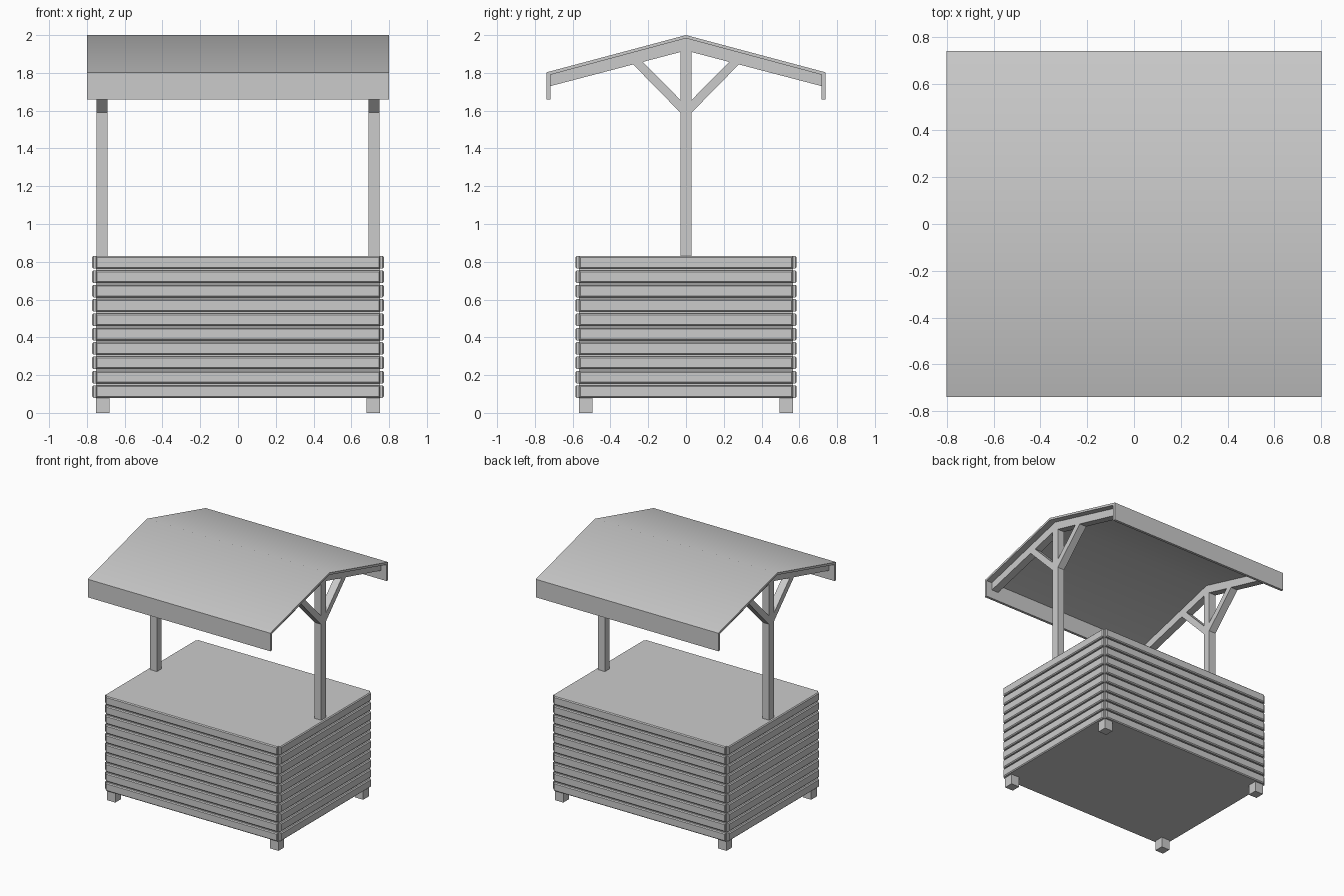
import bpy, bmesh, math

if "Cube" in bpy.data.objects:
    bpy.data.objects.remove(bpy.data.objects["Cube"])


def finish(name, bm):
    bmesh.ops.recalc_face_normals(bm, faces=bm.faces)
    me = bpy.data.meshes.new(name)
    bm.to_mesh(me)
    bm.free()
    ob = bpy.data.objects.new(name, me)
    bpy.context.collection.objects.link(ob)
    return ob


def box(name, lo, hi, outer_axis=None, sign=1, chamfer=0.007):
    """Box between two corners; optionally chamfer the rim of one outer face."""
    bm = bmesh.new()
    bmesh.ops.create_cube(bm, size=1)
    for v in bm.verts:
        v.co = [(a + b) / 2 + c * abs(b - a) for a, b, c in zip(lo, hi, v.co)]
    if outer_axis is not None:
        bm.normal_update()
        face = max(bm.faces, key=lambda f: f.normal[outer_axis] * sign)
        bmesh.ops.bevel(bm, geom=list(face.edges), offset=chamfer,
                        segments=1, affect='EDGES')
    return finish(name, bm)


def extrude_x(name, pts, x0, x1):
    """Extrude a closed (y, z) profile along x."""
    bm = bmesh.new()
    f = bm.faces.new([bm.verts.new((x0, y, z)) for y, z in pts])
    ret = bmesh.ops.extrude_face_region(bm, geom=[f])
    moved = [g for g in ret['geom'] if isinstance(g, bmesh.types.BMVert)]
    bmesh.ops.translate(bm, verts=moved, vec=(x1 - x0, 0, 0))
    return finish(name, bm)


# Body: solid core with flush top and bottom
CX, CY, T, Z0, Z1 = 0.753, 0.566, 0.02, 0.08, 0.83
box("counter_core", (-CX, -CY, Z0), (CX, CY, Z1))

# Horizontal cladding boards on all four sides
n, h = 10, 0.066
pitch = (Z1 - Z0 - h) / (n - 1)
for i in range(n):
    z = Z0 + i * pitch
    for s in (-1, 1):
        box("long_board", (-CX, min(s * CY, s * (CY + T)), z),
            (CX, max(s * CY, s * (CY + T)), z + h), 1, s)
        box("end_board", (min(s * CX, s * (CX + T)), -CY, z),
            (max(s * CX, s * (CX + T)), CY, z + h), 0, s)

# Feet
for sx in (-1, 1):
    for sy in (-1, 1):
        box("foot", (sx * 0.715 - 0.036, sy * 0.53 - 0.036, 0),
            (sx * 0.715 + 0.036, sy * 0.53 + 0.036, Z0))

# Roof sheet with folded eave boards
half = [(0.738, 1.66), (0.738, 1.803), (0, 2.0)]
inner = [(0, 1.983), (0.718, 1.79), (0.718, 1.66)]
right = half[:2]
profile = ([(-y, z) for y, z in right] + [half[2]] + right[::-1]
           + inner[:0:-1] + [inner[0]] + [(-y, z) for y, z in inner[1:]])
roof = extrude_x("roof", profile, -0.8, 0.8)
bpy.context.view_layer.objects.active = roof
roof.select_set(True)
bpy.ops.object.shade_smooth_by_angle(angle=math.radians(35))

# Posts, rafters and diagonal braces at both ends
for sx in (-1, 1):
    x0, x1 = sx * 0.72 - 0.03, sx * 0.72 + 0.03
    box("post", (x0, -0.03, Z1 - 0.01), (x1, 0.03, 1.97))
    extrude_x("rafter", [(-0.718, 1.73), (-0.718, 1.79), (0, 1.983),
                         (0.718, 1.79), (0.718, 1.73), (0, 1.918)], x0, x1)
    for sy in (-1, 1):
        extrude_x("brace", [(sy * y, z) for y, z in
                            [(0.03, 1.59), (0.28, 1.845), (0.23, 1.86),
                             (0.03, 1.657)]], x0, x1)
